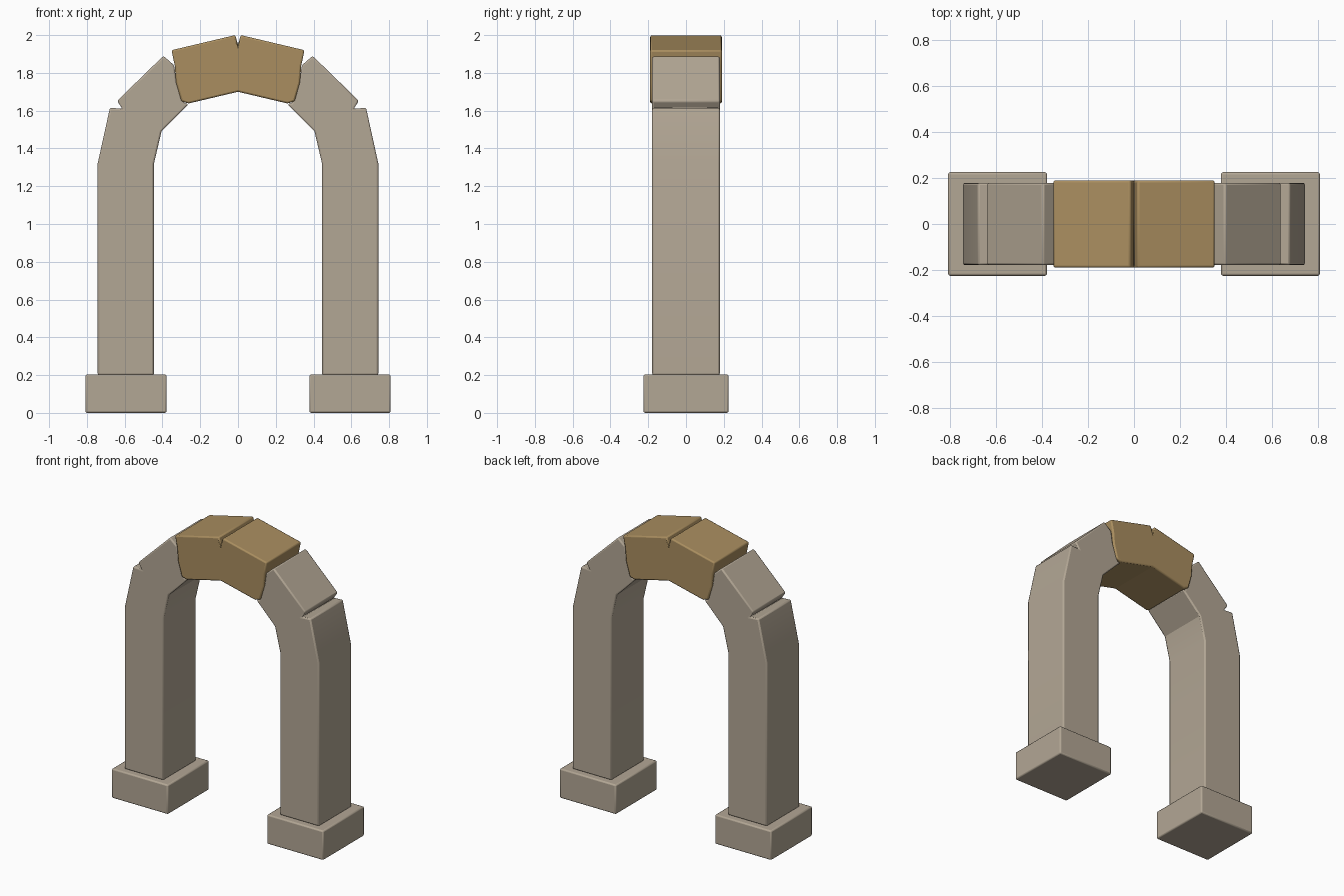
import bpy, bmesh

if "Cube" in bpy.data.objects:
    bpy.data.objects.remove(bpy.data.objects["Cube"])


def material(name, rgb):
    m = bpy.data.materials.new(name)
    m.diffuse_color = (*rgb, 1)
    m.use_nodes = True
    m.node_tree.nodes["Principled BSDF"].inputs["Base Color"].default_value = m.diffuse_color
    return m


stone = material("beige stone", (0.45, 0.385, 0.30))
gold = material("golden stone", (0.40, 0.27, 0.115))


def prism(name, pts, half, mat, bevel=0.009):
    """Extrude an x-z outline symmetrically along y, with softened edges."""
    bm = bmesh.new()
    face = bm.faces.new([bm.verts.new((x, -half, z)) for x, z in pts])
    ext = bmesh.ops.extrude_face_region(bm, geom=[face])
    for v in ext["geom"]:
        if isinstance(v, bmesh.types.BMVert):
            v.co.y = half
    bmesh.ops.recalc_face_normals(bm, faces=bm.faces)
    me = bpy.data.meshes.new(name)
    bm.to_mesh(me)
    bm.free()
    me.materials.append(mat)
    ob = bpy.data.objects.new(name, me)
    bpy.context.collection.objects.link(ob)
    b = ob.modifiers.new("soft edges", "BEVEL")
    b.width = bevel
    b.segments = 2
    b.limit_method = "ANGLE"
    b.angle_limit = 0.6
    bpy.context.view_layer.objects.active = ob
    ob.select_set(True)
    bpy.ops.object.shade_smooth_by_angle(angle=0.45)
    ob.select_set(False)
    return ob


# Outlines for the right half
base = [(0.378, 0), (0.808, 0), (0.808, 0.203), (0.378, 0.203)]
leg = [(0.445, 0.2), (0.743, 0.2), (0.743, 1.32), (0.678, 1.615),
       (0.612, 1.61), (0.64, 1.652), (0.395, 1.89), (0.338, 1.84),
       (0.325, 1.75), (0.285, 1.64), (0.262, 1.635), (0.405, 1.49),
       (0.445, 1.32)]
crown = [(0.262, 1.638), (0.30, 1.65), (0.328, 1.75), (0.335, 1.84),
         (0.352, 1.92), (0.015, 2.0), (0, 1.95)]

for side, s in (("right", 1), ("left", -1)):
    prism(side + "_base", [(s * x, z) for x, z in base], 0.225, stone)
    prism(side + "_leg", [(s * x, z) for x, z in leg], 0.179, stone)

# Golden crown over the top, with a notch in the middle
prism("crown_stone", [(0, 1.70)] + crown
      + [(-x, z) for x, z in crown[-2::-1]], 0.19, gold)
